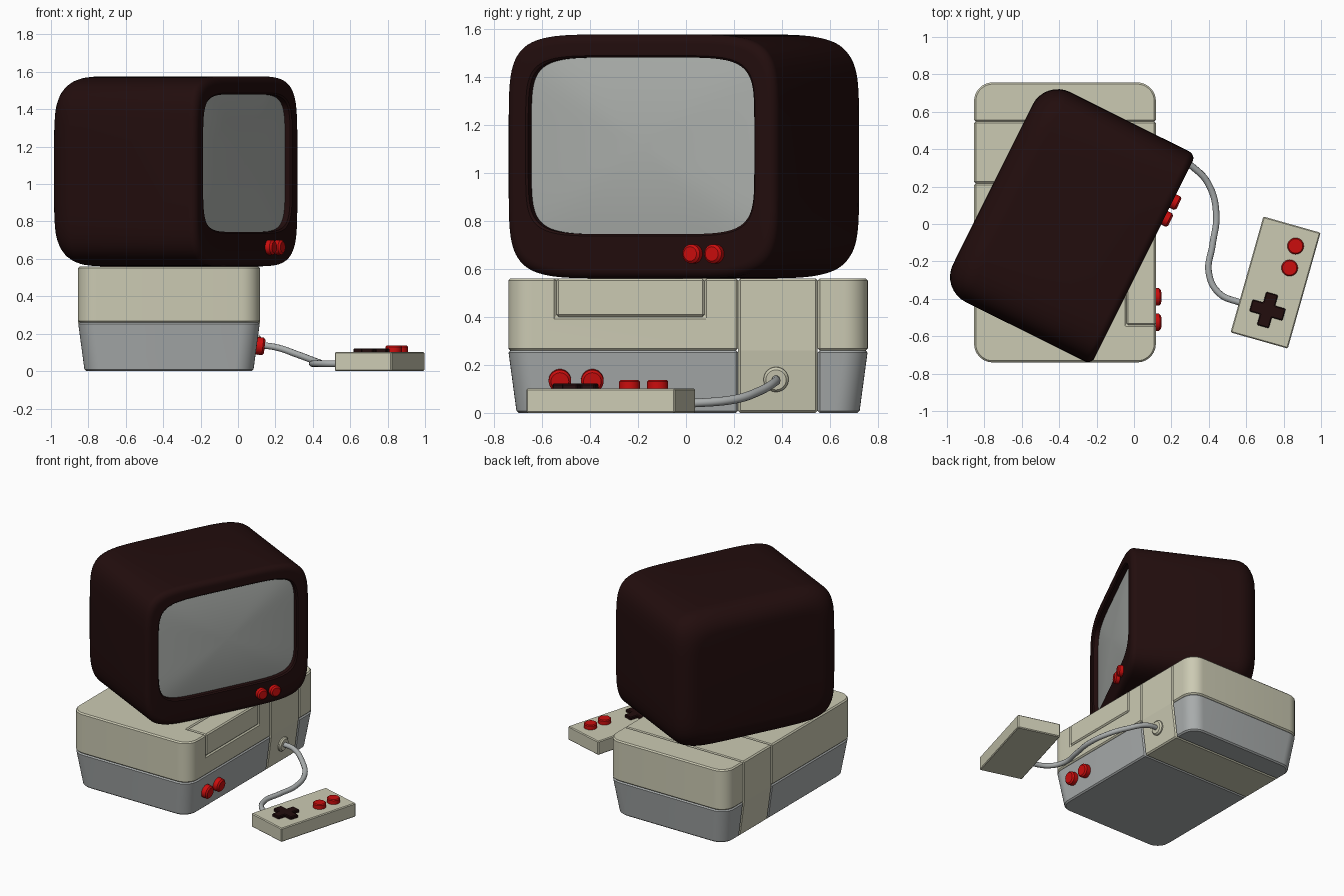
import bpy, bmesh, math
from mathutils import Matrix, Vector

if "Cube" in bpy.data.objects:
    bpy.data.objects.remove(bpy.data.objects["Cube"])


def material(name, rgb):
    m = bpy.data.materials.new(name)
    m.use_nodes = True
    m.diffuse_color = (*rgb, 1)
    m.node_tree.nodes["Principled BSDF"].inputs["Base Color"].default_value = (*rgb, 1)
    return m


cream = material("cream plastic", (0.60, 0.59, 0.45))
grey = material("grey plastic", (0.40, 0.42, 0.42))
brown = material("dark brown plastic", (0.016, 0.004, 0.004))
red = material("red plastic", (0.60, 0.004, 0.004))
glass = material("screen grey", (0.42, 0.44, 0.42))


def finish(name, bm, mat, smooth=30, bevel=0, cutter=None, matrix=None):
    """Turn a bmesh into a named object with applied modifiers and shading."""
    bmesh.ops.recalc_face_normals(bm, faces=bm.faces)
    mesh = bpy.data.meshes.new(name)
    bm.to_mesh(mesh)
    bm.free()
    ob = bpy.data.objects.new(name, mesh)
    bpy.context.scene.collection.objects.link(ob)
    if mat:
        mesh.materials.append(mat)
    if matrix:
        ob.matrix_world = matrix
    bpy.ops.object.select_all(action='DESELECT')
    ob.select_set(True)
    bpy.context.view_layer.objects.active = ob
    if cutter:
        mod = ob.modifiers.new("cut", 'BOOLEAN')
        mod.operation = 'DIFFERENCE'
        mod.object = cutter
        bpy.ops.object.modifier_apply(modifier=mod.name)
    if bevel:
        mod = ob.modifiers.new("edges", 'BEVEL')
        mod.width = bevel
        mod.segments = 1
        mod.limit_method = 'ANGLE'
        mod.angle_limit = math.radians(40)
        bpy.ops.object.modifier_apply(modifier=mod.name)
    if smooth:
        bpy.ops.object.shade_smooth_by_angle(angle=math.radians(smooth))
    return ob


def box(name, lo, hi, mat, bevel=0.0, matrix=None):
    bm = bmesh.new()
    lo, hi = Vector(lo), Vector(hi)
    bmesh.ops.create_cube(bm, size=1, matrix=Matrix.Translation((lo + hi) / 2)
                          @ Matrix.Diagonal((*(hi - lo), 1)))
    return finish(name, bm, mat, 0, bevel, None, matrix)


def disc(name, radius, depth, mat, matrix, bevel=0.01):
    bm = bmesh.new()
    bmesh.ops.create_cone(bm, cap_ends=True, segments=32, radius1=radius,
                          radius2=radius, depth=depth)
    return finish(name, bm, mat, 30, bevel, None, matrix)


def loft(rings, cap_start=True, cap_end=True):
    bm = bmesh.new()
    loops = [[bm.verts.new(p) for p in ring] for ring in rings]
    for a, b in zip(loops, loops[1:]):
        for i in range(len(a)):
            j = (i + 1) % len(a)
            bm.faces.new((a[i], a[j], b[j], b[i]))
    if cap_start:
        bm.faces.new(loops[0])
    if cap_end:
        bm.faces.new(loops[-1])
    return bm


# Console: slices of one rounded block whose lower part tapers inward
X0, X1, Y0, Y1, SPLIT, TOP = -0.855, 0.117, -0.74, 0.757, 0.26, 0.56


def console_ring(z, radius=0.1, steps=9):
    inset = 0.035 * max(0, 1 - z / SPLIT)
    pts = []
    corners = ((X1, Y1, -1, -1), (X0, Y1, 1, -1), (X0, Y0, 1, 1), (X1, Y0, -1, 1))
    for q, (x, y, sx, sy) in enumerate(corners):
        for k in range(steps + 1):
            a = math.pi / 2 * (q + k / steps)
            pts.append((x + sx * (inset + radius) + radius * math.cos(a),
                        y + sy * (inset + radius) + radius * math.sin(a), z))
    return pts


def console_part(name, levels, y0, y1, mat, smooth=20, cutter=None):
    bm = loft([console_ring(z) for z in levels])
    for y, side in ((y0, -1), (y1, 1)):
        geom = bm.verts[:] + bm.edges[:] + bm.faces[:]
        cut = bmesh.ops.bisect_plane(bm, geom=geom, plane_co=(0, y, 0),
                                     plane_no=(0, side, 0), clear_outer=True)
        edges = [e for e in cut["geom_cut"] if isinstance(e, bmesh.types.BMEdge)]
        if edges:
            bmesh.ops.holes_fill(bm, edges=edges)
    return finish(name, bm, mat, smooth, 0.009, cutter)


BAND0, BAND1 = 0.217, 0.548
cutter = box("lid_cutter", (-0.04, -0.54, 0.4), (0.3, 0.077, 0.7), None)
cutter.hide_render = True
console_part("console_upper_front", (SPLIT, TOP), -1, BAND0, cream, 20, cutter)
bpy.data.objects.remove(cutter)
console_part("console_lower_front", (0, SPLIT), -1, BAND0, grey)
console_part("console_band", (0, SPLIT, TOP), BAND0, BAND1, cream, 0)
console_part("console_upper_back", (SPLIT, TOP), BAND1, 1, cream)
console_part("console_lower_back", (0, SPLIT), BAND1, 1, grey)
box("cartridge_lid", (-0.04, -0.54, 0.4), (X1, 0.077, TOP), cream, 0.009)

# Console knobs and cable socket on the tapered side
side_on = Matrix.Rotation(math.radians(97), 4, 'Y')
for i, y in enumerate((-0.525, -0.39)):
    disc(f"console_knob_{i + 1}", 0.047, 0.07, red,
         Matrix.Translation((0.108, y, 0.135)) @ side_on)
disc("cable_socket", 0.052, 0.04, cream, Matrix.Translation((0.1, 0.375, 0.14)) @ side_on)

# Television shell: rounded outline lofted from back to front, then into the recess
SPIN = Matrix.Rotation(math.radians(-26.5), 4, 'Z')
BACK, FACE = -0.77, 0.131


def squircle(s, ct, cz, hw, hh, power=6, count=96):
    pts = []
    for i in range(count):
        a = 2 * math.pi * (i + 0.5) / count
        c, d = math.cos(a), math.sin(a)
        pts.append((s, ct + hw * math.copysign(abs(c) ** (2 / power), c),
                    cz + hh * math.copysign(abs(d) ** (2 / power), d)))
    return pts


def shell_ring(s, inset):
    return squircle(s, -0.148, 1.068, 0.627 - inset, 0.508 - inset)


def screen_ring(s, scale=1.0, grow=0.0):
    return squircle(s, -0.147, 1.112, (0.526 + grow) * scale, (0.368 + grow) * scale)


quarter = [math.pi / 2 * k / 8 for k in range(9)]
R, F = 0.15, 0.04
rings = [shell_ring(BACK + R * (1 - math.cos(a)), R * (1 - math.sin(a))) for a in quarter]
rings += [shell_ring(FACE - F + F * math.sin(a), F * (1 - math.cos(a))) for a in quarter]
rings += [screen_ring(FACE, grow=0.008), screen_ring(FACE - 0.008), screen_ring(FACE - 0.06)]
finish("television_shell", loft(rings), brown, 35, 0, None, SPIN)

# Bulging screen
scales = (1, 0.9, 0.75, 0.6, 0.45, 0.3, 0.15, 0.03)
finish("screen", loft([screen_ring(0.092 + 0.03 * (1 - f * f), f) for f in scales],
                      cap_start=False), glass, 40, 0, None, SPIN)

# Television knobs
for i, t in enumerate((0.102, 0.203)):
    disc(f"television_knob_{i + 1}", 0.04, 0.07, red, SPIN
         @ Matrix.Translation((0.132, t, 0.662)) @ Matrix.Rotation(math.pi / 2, 4, 'Y'))

# Controller with two buttons and a direction pad
TURN = Matrix.Rotation(math.radians(-15.8), 4, 'Z')
PAD = Matrix.Translation((0.757, -0.313, 0)) @ TURN
box("controller", (-0.159, -0.322, 0), (0.159, 0.322, 0.102), cream, 0.006, PAD)
for i, (x, y) in enumerate(((0.864, -0.118), (0.832, -0.235))):
    disc(f"controller_button_{i + 1}", 0.044, 0.05, red,
         Matrix.Translation((x, y, 0.111)), 0.006)
A, W = 0.092, 0.033
cross = [(A, -W), (A, W), (W, W), (W, A), (-W, A), (-W, W),
         (-A, W), (-A, -W), (-W, -W), (-W, -A), (W, -A), (W, -W)]
finish("direction_pad", loft([[(x, y, z) for x, y in cross] for z in (0.08, 0.122)]),
       brown, 0, 0.005, None, Matrix.Translation((0.714, -0.46, 0)) @ TURN)

# Cable from socket to controller
path = [(0.1, 0.375, 0.14), (0.2, 0.37, 0.128), (0.32, 0.3, 0.088), (0.4, 0.21, 0.058),
        (0.44, 0.05, 0.042), (0.42, -0.11, 0.04), (0.4, -0.26, 0.04),
        (0.455, -0.37, 0.04), (0.58, -0.425, 0.04)]
curve = bpy.data.curves.new("cable", 'CURVE')
curve.dimensions = '3D'
curve.bevel_depth = 0.018
curve.bevel_resolution = 3
curve.use_fill_caps = True
spline = curve.splines.new('BEZIER')
spline.bezier_points.add(len(path) - 1)
for p, co in zip(spline.bezier_points, path):
    p.co = co
    p.handle_left_type = p.handle_right_type = 'AUTO'
curve.materials.append(grey)
bpy.context.scene.collection.objects.link(bpy.data.objects.new("cable", curve))
